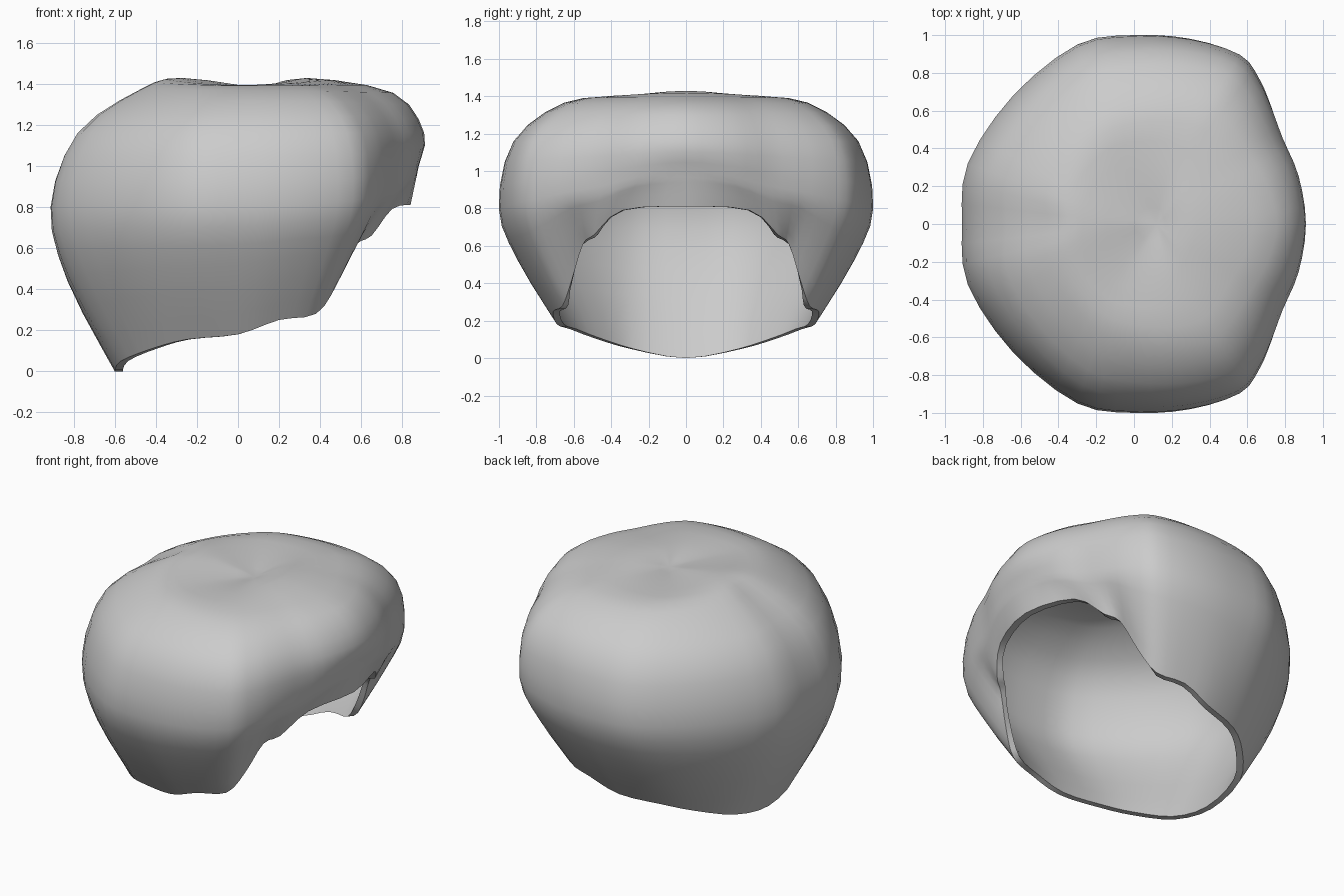
import bpy, bmesh, math
from mathutils import Vector

if "Cube" in bpy.data.objects:
    bpy.data.objects.remove(bpy.data.objects["Cube"])

# Half outlines running from the back round to the front (mirrored in y)
RIM = [(-.6, 0, 0), (-.57, .3, .05), (-.42, .5, .11), (-.25, .62, .155), (0, .69, .18),
       (.2, .71, .25), (.38, .66, .28), (.48, .61, .42), (.57, .55, .61), (.65, .49, .66),
       (.75, .34, .79), (.84, 0, .81)]
WIDEST = [(-.91, 0, .8), (-.88, .32, .8), (-.64, .68, .8), (-.3, .95, .8), (0, 1, .8),
          (.3, .98, .81), (.56, .895, .83), (.66, .765, .86), (.72, .62, .89), (.775, .45, .92),
          (.85, .25, .97), (.88, 0, 1.0)]
CROWN = Vector((.12, 0, 1.375))
STEPS = 3


def spline(p0, p1, p2, p3, t):
    return .5 * (2 * p1 + (p2 - p0) * t + (2 * p0 - 5 * p1 + 4 * p2 - p3) * t * t
                 + (3 * p1 - p0 - 3 * p2 + p3) * t ** 3)


def refine(pts, closed):
    """Smooth curve through the points, STEPS segments per span."""
    n, out = len(pts), []
    get = (lambda i: pts[i % n]) if closed else (lambda i: pts[max(0, min(n - 1, i))])
    for i in range(n if closed else n - 1):
        out += [spline(get(i - 1), get(i), get(i + 1), get(i + 2), s / STEPS) for s in range(STEPS)]
    return out if closed else out + [pts[-1]]


def mirrored(half):
    half = [Vector(p) for p in half]
    return half + [Vector((p.x, -p.y, p.z)) for p in half[-2:0:-1]]


# Rings from rim to crown; upper rings are scaled copies of the widest outline
last = len(RIM) - 1
low, shoulder, upper, top = [], [], [], []
for k, (r, w) in enumerate(zip(RIM, WIDEST)):
    t = k / last
    r, w = Vector(r), Vector(w)
    mid = r.lerp(w, .55)
    out = .06 * (1 - t)
    low.append(mid + Vector((w.x, w.y, 0)).normalized() * out)
    f = .85 + .18 * t
    shoulder.append((w.x * f, w.y * f, 1.16))
    f = .5 + .36 * t
    upper.append((w.x * f, w.y * f, 1.375 - .02 * t))
    f = .3 + .08 * t
    ang = math.atan2(w.y, w.x)
    top.append((w.x * f, w.y * f, 1.41 + .018 * math.cos(2 * ang)))
rings = [refine(mirrored(h), True) for h in (RIM, low, WIDEST, shoulder, upper, top)]
columns = [refine([r[i] for r in rings] + [CROWN], False) for i in range(len(rings[0]))]

# Hair cap skin
bm = bmesh.new()
verts = [[bm.verts.new(p) for p in col[:-1]] for col in columns]
tip = bm.verts.new(CROWN)
for a, b in zip(verts, verts[1:] + verts[:1]):
    for j in range(len(a) - 1):
        bm.faces.new((a[j], a[j + 1], b[j + 1], b[j]))
    bm.faces.new((a[-1], tip, b[-1]))
bm.normal_update()
if sum(f.normal.z for f in tip.link_faces) < 0:
    bmesh.ops.reverse_faces(bm, faces=bm.faces)
mesh = bpy.data.meshes.new("hair_cap")
bm.to_mesh(mesh)
bm.free()
cap = bpy.data.objects.new("hair_cap", mesh)
bpy.context.collection.objects.link(cap)

# Wall thickness, inward
solid = cap.modifiers.new("wall", 'SOLIDIFY')
solid.thickness = .045
solid.offset = -1

mat = bpy.data.materials.new("light_grey")
mat.diffuse_color = (.6, .6, .6, 1)
mat.use_nodes = True
mat.node_tree.nodes["Principled BSDF"].inputs["Base Color"].default_value = mat.diffuse_color
mesh.materials.append(mat)

bpy.context.view_layer.objects.active = cap
cap.select_set(True)
count, per_column = len(mesh.vertices), len(columns[0]) - 1
bpy.ops.object.modifier_apply(modifier="wall")

# Level the cut edge: inner rim sits at the height of the outer rim
for i in range(0, count - 1, per_column):
    outer, inner = cap.data.vertices[i], cap.data.vertices[count + i]
    inner.co.z = outer.co.z
bpy.ops.object.shade_smooth_by_angle(angle=.9)
